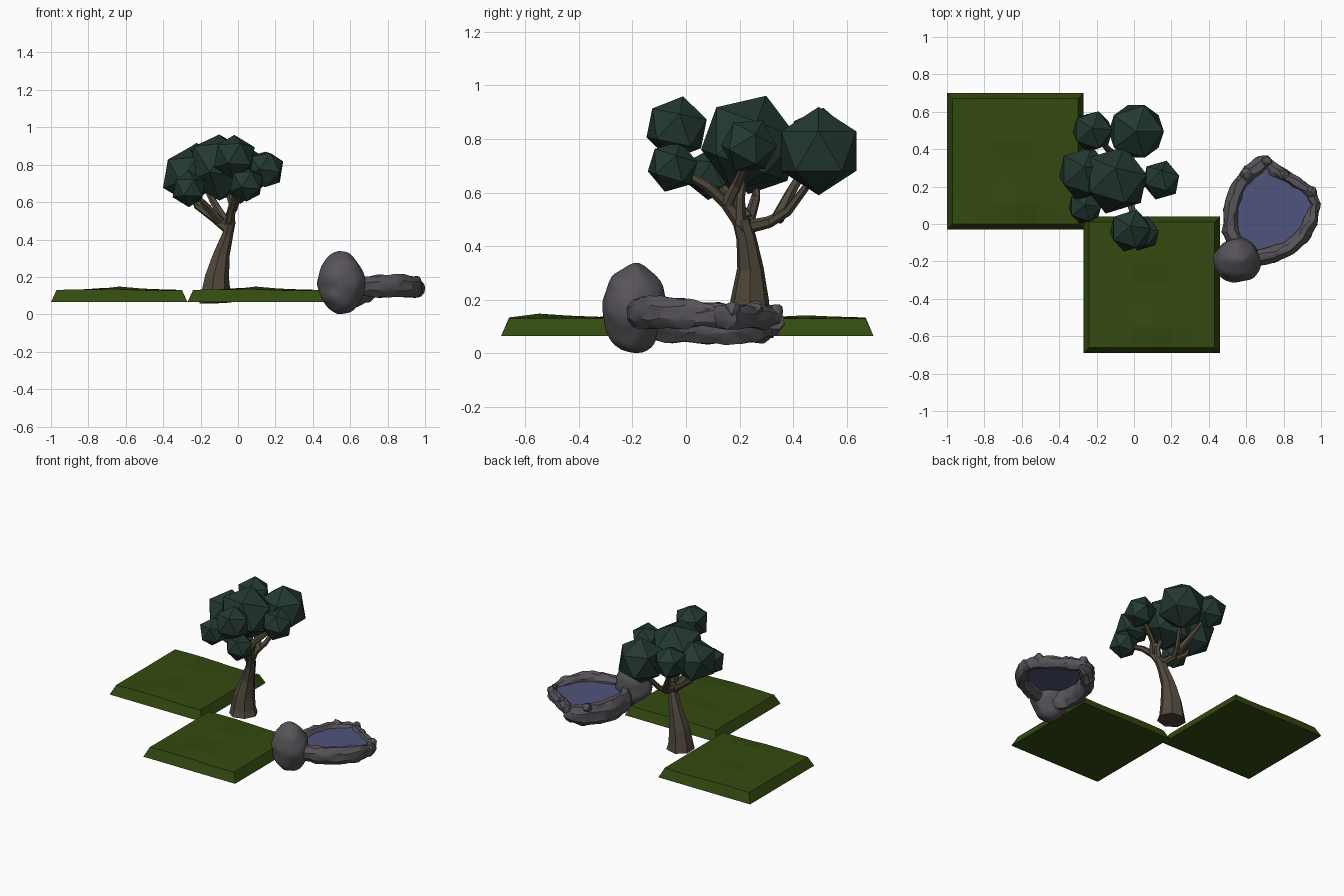
import bpy, bmesh, math
from mathutils import Vector, Matrix, noise

if "Cube" in bpy.data.objects:
    bpy.data.objects.remove(bpy.data.objects["Cube"])


def material(name, rgb):
    m = bpy.data.materials.new(name)
    m.diffuse_color = (*rgb, 1)
    m.use_nodes = True
    m.node_tree.nodes["Principled BSDF"].inputs["Base Color"].default_value = m.diffuse_color
    return m


GRASS = material("grass_green", (0.034, 0.068, 0.005))
LEAF = material("dark_leaf_green", (0.017, 0.040, 0.031))
BARK = material("bark_brown", (0.082, 0.066, 0.045))
ROCK = material("rock_grey", (0.096, 0.087, 0.100))
WATER = material("water_blue", (0.078, 0.090, 0.200))


def finish(bm, name, mat, smooth=None):
    bmesh.ops.recalc_face_normals(bm, faces=bm.faces)
    me = bpy.data.meshes.new(name)
    bm.to_mesh(me)
    bm.free()
    me.materials.append(mat)
    ob = bpy.data.objects.new(name, me)
    bpy.context.collection.objects.link(ob)
    if smooth:
        bpy.ops.object.select_all(action='DESELECT')
        ob.select_set(True)
        bpy.context.view_layer.objects.active = ob
        bpy.ops.object.shade_smooth_by_angle(angle=math.radians(smooth))
    return ob


def roughen(bm, amount, freq):
    # push vertices around with coherent noise for a stony look
    for v in bm.verts:
        v.co += noise.noise_vector(v.co * freq) * amount


def tube(bm, path, sides):
    # path points: x, y, z, half width, half height
    pts = [Vector(p[:3]) for p in path]
    rings = []
    for i, p in enumerate(pts):
        t = (pts[min(i + 1, len(pts) - 1)] - pts[max(i - 1, 0)]).normalized()
        ref = Vector((0, 1, 0)) if abs(t.z) > 0.85 else Vector((0, 0, 1))
        side = t.cross(ref).normalized()
        up = side.cross(t)
        if i and (side.dot(last) < 0):
            side, up = -side, -up
        last = side
        w, h = path[i][3], path[i][4]
        rings.append([bm.verts.new(p + side * w * math.cos(a) + up * h * math.sin(a))
                      for a in (2 * math.pi * (k + 0.5) / sides for k in range(sides))])
    for a, b in zip(rings, rings[1:]):
        for k in range(sides):
            n = (k + 1) % sides
            bm.faces.new((a[k], a[n], b[n], b[k]))
    bm.faces.new(rings[0][::-1])
    bm.faces.new(rings[-1])


# Grass tiles: gently bumpy top with sloping skirts
def grass_tile(name, cx, cy):
    bm = bmesh.new()
    bmesh.ops.create_grid(bm, x_segments=6, y_segments=6, size=0.335)
    for v in bm.verts:
        x, y = v.co.x, v.co.y
        v.co.z = (0.13 + 0.02 * math.exp(-((x - 0.02) ** 2 + (y + 0.2) ** 2) / 0.012)
                  + 0.014 * math.exp(-((x + 0.05) ** 2 + (y - 0.12) ** 2) / 0.02)
                  + 0.004 * math.sin(9 * x) * math.cos(8 * y))
    edges = [e for e in bm.edges if e.is_boundary]
    res = bmesh.ops.extrude_edge_only(bm, edges=edges)
    for v in res["geom"]:
        if isinstance(v, bmesh.types.BMVert):
            v.co.x *= 0.365 / 0.335
            v.co.y *= 0.365 / 0.335
            v.co.z = 0.065
    bmesh.ops.holes_fill(bm, edges=[e for e in bm.edges if e.is_boundary], sides=0)
    bmesh.ops.translate(bm, verts=bm.verts, vec=(cx, cy, 0))
    finish(bm, name, GRASS)


grass_tile("grass_tile_back", -0.635, 0.335)
grass_tile("grass_tile_front", 0.095, -0.325)

# Tree trunk, flared at the root
bm = bmesh.new()
tube(bm, [(-0.12, 0.235, 0.062, 0.095, 0.095), (-0.122, 0.237, 0.11, 0.083, 0.083),
          (-0.115, 0.238, 0.2, 0.068, 0.073), (-0.09, 0.24, 0.32, 0.046, 0.05),
          (-0.055, 0.225, 0.43, 0.03, 0.038), (-0.04, 0.205, 0.5, 0.028, 0.034)], 7)
finish(bm, "trunk", BARK)

# Branches and forks, tapering into the leaf clumps
branches = [
    [(-0.045, 0.22, 0.46), (-0.035, 0.15, 0.56), (-0.01, 0.08, 0.625), (0.0, 0.0, 0.67), (0.01, -0.04, 0.74)],
    [(-0.03, 0.15, 0.56), (0.0, 0.19, 0.63), (0.10, 0.23, 0.72)],
    [(-0.05, 0.22, 0.47), (-0.08, 0.31, 0.49), (-0.05, 0.38, 0.53), (0.0, 0.47, 0.65)],
    [(-0.07, 0.34, 0.5), (-0.13, 0.39, 0.6), (-0.19, 0.46, 0.72)],
    [(-0.05, 0.22, 0.45), (-0.13, 0.24, 0.515), (-0.22, 0.26, 0.58), (-0.26, 0.27, 0.66)],
    [(-0.10, 0.23, 0.5), (-0.16, 0.18, 0.57), (-0.24, 0.11, 0.65)],
    [(-0.04, 0.2, 0.48), (-0.03, 0.2, 0.58), (-0.07, 0.22, 0.7)],
]
for i, pts in enumerate(branches):
    bm = bmesh.new()
    n = len(pts) - 1
    tube(bm, [(*p, 0.026 - 0.012 * k / n, 0.026 - 0.012 * k / n) for k, p in enumerate(pts)], 6)
    finish(bm, f"branch_{i + 1}", BARK)

# Leaf clumps: centre, radius, tilt
clumps = [
    ((-0.10, 0.235, 0.785), 0.188, 0.35), ((0.012, 0.495, 0.755), 0.165, 0),
    ((-0.02, -0.035, 0.84), 0.122, 0.2), ((0.045, -0.05, 0.697), 0.098, 0.3),
    ((0.145, 0.235, 0.775), 0.108, 0.5), ((-0.222, 0.495, 0.80), 0.118, 0.15),
    ((-0.265, 0.27, 0.742), 0.152, 0.25), ((-0.262, 0.092, 0.67), 0.098, 0.1),
]
for i, (c, r, tilt) in enumerate(clumps):
    bm = bmesh.new()
    bmesh.ops.create_icosphere(bm, subdivisions=1, radius=r,
                               matrix=Matrix.Translation(c) @ Matrix.Rotation(-tilt, 4, 'X'))
    finish(bm, f"leaf_clump_{i + 1}", LEAF)

# Boulder at the front of the pond
bm = bmesh.new()
bmesh.ops.create_icosphere(bm, subdivisions=4, radius=1)
for v in bm.verts:
    x, y, z = v.co
    v.co = (0.553 + 0.124 * x, -0.195 + 0.118 * y, 0.168 + 0.166 * z)
roughen(bm, 0.012, 14)
for v in bm.verts:
    v.co.z = max(v.co.z, 0)
finish(bm, "boulder", ROCK, 30)

# Rock rim around the pond
rims = {
    "rim_left": [(0.57, -0.15, 0.13, .05, .075), (0.518, -0.04, 0.115, .046, .08), (0.522, 0.08, 0.11, .045, .08),
                 (0.558, 0.19, 0.11, .045, .08), (0.625, 0.275, 0.11, .05, .075), (0.695, 0.325, 0.12, .048, .055),
                 (0.725, 0.335, 0.125, .03, .035)],
    "rim_back": [(0.70, 0.325, 0.135, .035, .04), (0.77, 0.275, 0.135, .035, .045), (0.87, 0.22, 0.135, .034, .043),
                 (0.945, 0.165, 0.135, .036, .046), (0.965, 0.11, 0.135, .03, .046), (0.955, 0.04, 0.135, .03, .04)],
    "rim_right": [(0.962, 0.10, 0.145, .026, .045), (0.945, 0.01, 0.15, .04, .058), (0.895, -0.07, 0.152, .042, .064),
                  (0.83, -0.125, 0.153, .042, .064), (0.74, -0.165, 0.15, .046, .058), (0.63, -0.19, 0.15, .05, .055)],
}
for name, path in rims.items():
    bm = bmesh.new()
    tube(bm, path, 8)
    bmesh.ops.subdivide_edges(bm, edges=bm.edges, cuts=2, use_grid_fill=True)
    roughen(bm, 0.013, 22)
    finish(bm, name, ROCK, 25)

# Loose stones along the back of the rim
for i, (x, y, z, r) in enumerate([(0.71, 0.335, 0.155, 0.03), (0.80, 0.262, 0.16, 0.026),
                                  (0.95, 0.17, 0.16, 0.03), (0.60, 0.26, 0.165, 0.034)]):
    bm = bmesh.new()
    bmesh.ops.create_icosphere(bm, subdivisions=2, radius=r, matrix=Matrix.Translation((x, y, z)))
    roughen(bm, 0.01, 30)
    finish(bm, f"rim_stone_{i + 1}", ROCK, 25)

# Water sheet
bm = bmesh.new()
outline = [(0.53, -0.02), (0.535, 0.1), (0.57, 0.19), (0.64, 0.27), (0.71, 0.31), (0.78, 0.265), (0.87, 0.215),
           (0.95, 0.15), (0.95, 0.05), (0.89, -0.06), (0.82, -0.12), (0.74, -0.15), (0.60, -0.15)]
bm.faces.new([bm.verts.new((x, y, 0.16)) for x, y in reversed(outline)])
bm.normal_update()
water = finish(bm, "pond_water", WATER)
if water.data.polygons[0].normal.z < 0:
    water.data.flip_normals()
